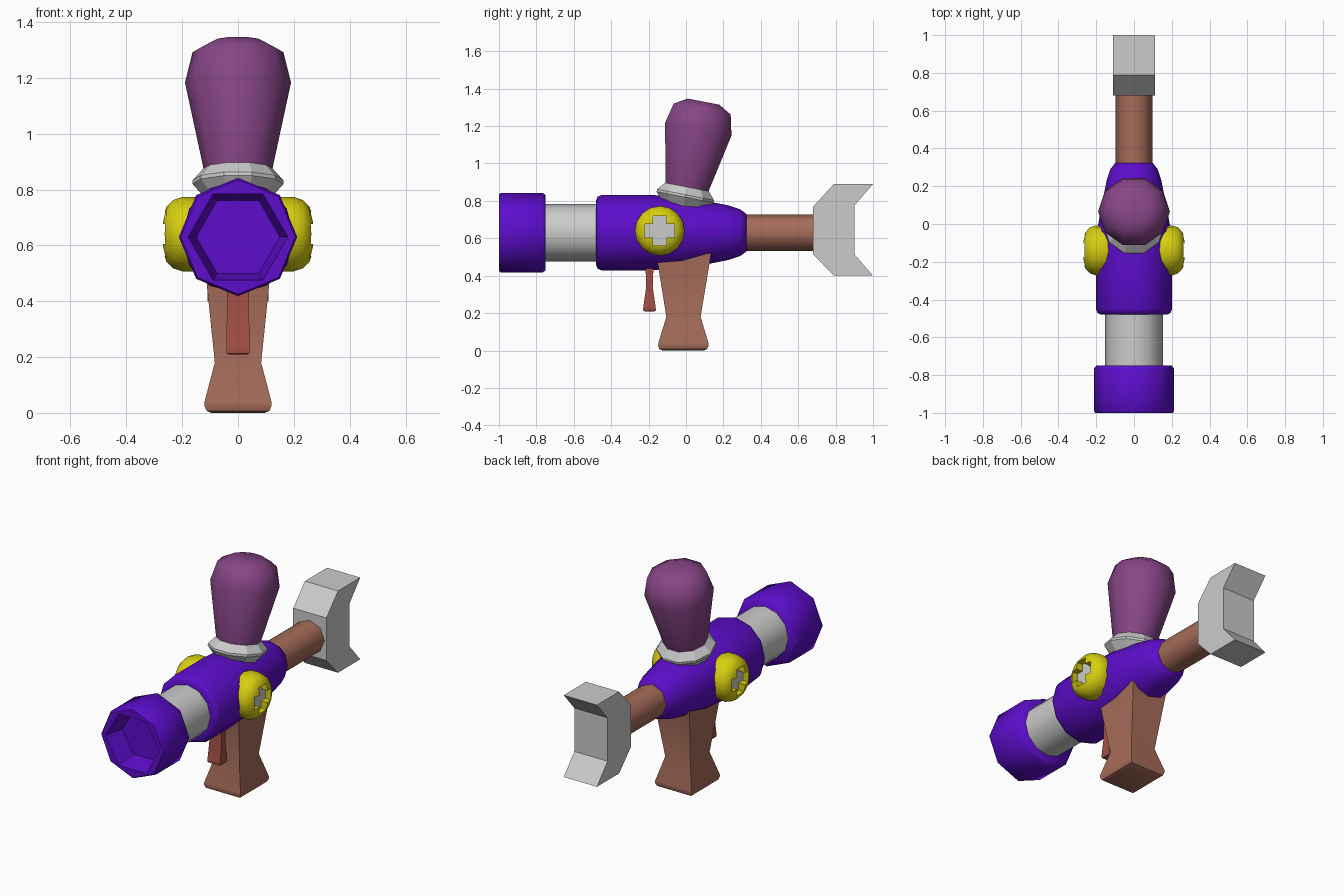
import bpy, bmesh
from math import cos, sin, tau, radians
from mathutils import Matrix, Vector

if "Cube" in bpy.data.objects:
    bpy.data.objects.remove(bpy.data.objects["Cube"])


def material(name, rgb):
    m = bpy.data.materials.new(name)
    m.diffuse_color = (*rgb, 1)
    m.use_nodes = True
    m.node_tree.nodes["Principled BSDF"].inputs["Base Color"].default_value = m.diffuse_color
    return m


violet = material("violet", (0.11, 0.004, 0.60))
plum = material("plum", (0.24, 0.06, 0.24))
wood = material("wood", (0.38, 0.15, 0.10))
red = material("red", (0.37, 0.08, 0.06))
yellow = material("yellow", (0.68, 0.62, 0.005))


def loft(name, rings, mat=None, matrix=Matrix(), smooth=None, bevel=0):
    """Skin a list of equal-length rings and cap both ends."""
    bm = bmesh.new()
    vs = [[bm.verts.new(matrix @ Vector(p)) for p in r] for r in rings]
    n = len(rings[0])
    for a, b in zip(vs, vs[1:]):
        for i in range(n):
            j = (i + 1) % n
            bm.faces.new((a[i], a[j], b[j], b[i]))
    bm.faces.new(vs[0])
    bm.faces.new(vs[-1])
    bmesh.ops.recalc_face_normals(bm, faces=bm.faces)
    if bevel:
        ends = [e for e in bm.edges if all(v in vs[0] for v in e.verts)]
        bmesh.ops.bevel(bm, geom=ends, offset=bevel, segments=2, profile=0.5, affect='EDGES')
    me = bpy.data.meshes.new(name)
    bm.to_mesh(me)
    bm.free()
    ob = bpy.data.objects.new(name, me)
    bpy.context.collection.objects.link(ob)
    if mat:
        me.materials.append(mat)
    if smooth:
        activate(ob)
        bpy.ops.object.shade_smooth_by_angle(angle=radians(smooth))
    return ob


def activate(ob):
    bpy.ops.object.select_all(action='DESELECT')
    ob.select_set(True)
    bpy.context.view_layer.objects.active = ob


def lathe(name, profile, n, mat=None, matrix=Matrix(), smooth=55):
    """Turned part from (radius, height) pairs."""
    rings = [[(r * cos(tau * i / n), r * sin(tau * i / n), h) for i in range(n)]
             for r, h in profile]
    return loft(name, rings, mat, matrix, smooth)


def prism(name, yz, x0, x1, mat=None):
    """Side outline extruded across x."""
    return loft(name, [[(x, y, z) for y, z in yz] for x in (x0, x1)], mat)


def block(name, sections, mat, bevel):
    """Four-sided post from (z, y0, y1, half width) sections."""
    rings = [[(-w, a, z), (w, a, z), (w, b, z), (-w, b, z)] for z, a, b, w in sections]
    return loft(name, rings, mat, smooth=30, bevel=bevel)


def carve(ob, cutter):
    mod = ob.modifiers.new("carve", 'BOOLEAN')
    mod.object = cutter
    mod.solver = 'EXACT'
    activate(ob)
    bpy.ops.object.modifier_apply(modifier=mod.name)
    bpy.data.objects.remove(cutter)


# Barrel line: local z runs along +y
along = Matrix.Translation((0, 0, 0.63)) @ Matrix.Rotation(radians(-90), 4, 'X')

# Muzzle with six-sided tapered bore
muzzle = lathe("muzzle", [(0.205, -1), (0.212, -0.99), (0.212, -0.765), (0.2, -0.75)],
               8, violet, along)
carve(muzzle, lathe("bore_cutter", [(0.183, -1.02), (0.15, -0.88)], 6, None, along, None))

# Barrel, body, stock
lathe("barrel", [(0.153, -0.8), (0.153, -0.4)], 12, None, along)
lathe("body", [(0.175, -0.48), (0.193, -0.472), (0.202, -0.45), (0.202, -0.2), (0.193, -0.02),
               (0.165, 0.13), (0.145, 0.23), (0.125, 0.29), (0.1, 0.323)], 12, violet, along)
lathe("stock", [(0.097, 0.25), (0.097, 0.72)], 8, wood, along)

# Shoulder rest
prism("shoulder_rest", [(0.68, 0.77), (0.79, 0.89), (1, 0.89), (0.9, 0.775),
                        (0.9, 0.515), (1, 0.4), (0.79, 0.4), (0.68, 0.515)], -0.11, 0.11)

# Grip and trigger
block("grip", [(0, -0.15, 0.12, 0.12), (0.04, -0.148, 0.12, 0.12),
               (0.18, -0.105, 0.078, 0.083), (0.52, -0.16, 0.135, 0.118)], wood, 0.025)
block("trigger", [(0.21, -0.23, -0.16, 0.042), (0.235, -0.228, -0.163, 0.042),
                  (0.34, -0.213, -0.178, 0.04), (0.47, -0.217, -0.173, 0.04)], red, 0.008)

# Tilted collar and tank on top
lean = Matrix.Translation((0, -0.003, 0.83)) @ Matrix.Rotation(radians(-11), 4, 'X')
lathe("collar", [(0.12, -0.06), (0.163, -0.01), (0.163, 0.003), (0.125, 0.045)], 10, None, lean, 25)
lathe("tank", [(0.118, 0.02), (0.19, 0.36), (0.163, 0.47), (0.09, 0.51)], 10, plum, lean)

# Side caps with a sunken cross
C, L, W = (-0.14, 0.64), 0.078, 0.036
cross = [(C[0] + a, C[1] + b) for a, b in (
    (-W, -L), (W, -L), (W, -W), (L, -W), (L, W), (W, W),
    (W, L), (-W, L), (-W, W), (-L, W), (-L, -W), (-W, -W))]
for side, tag in ((1, "right"), (-1, "left")):
    out = Matrix.Translation((0, *C)) @ Matrix.Rotation(radians(90 * side), 4, 'Y')
    cap = lathe(tag + "_cap", [(0.125, 0.13), (0.133, 0.15), (0.133, 0.2), (0.122, 0.233),
                               (0.097, 0.257), (0.06, 0.268)], 16, yellow, out, 40)
    carve(cap, prism("cross_cutter", cross, 0.222 * side, 0.3 * side))
    prism(tag + "_cross", cross, 0.2 * side, 0.225 * side)
